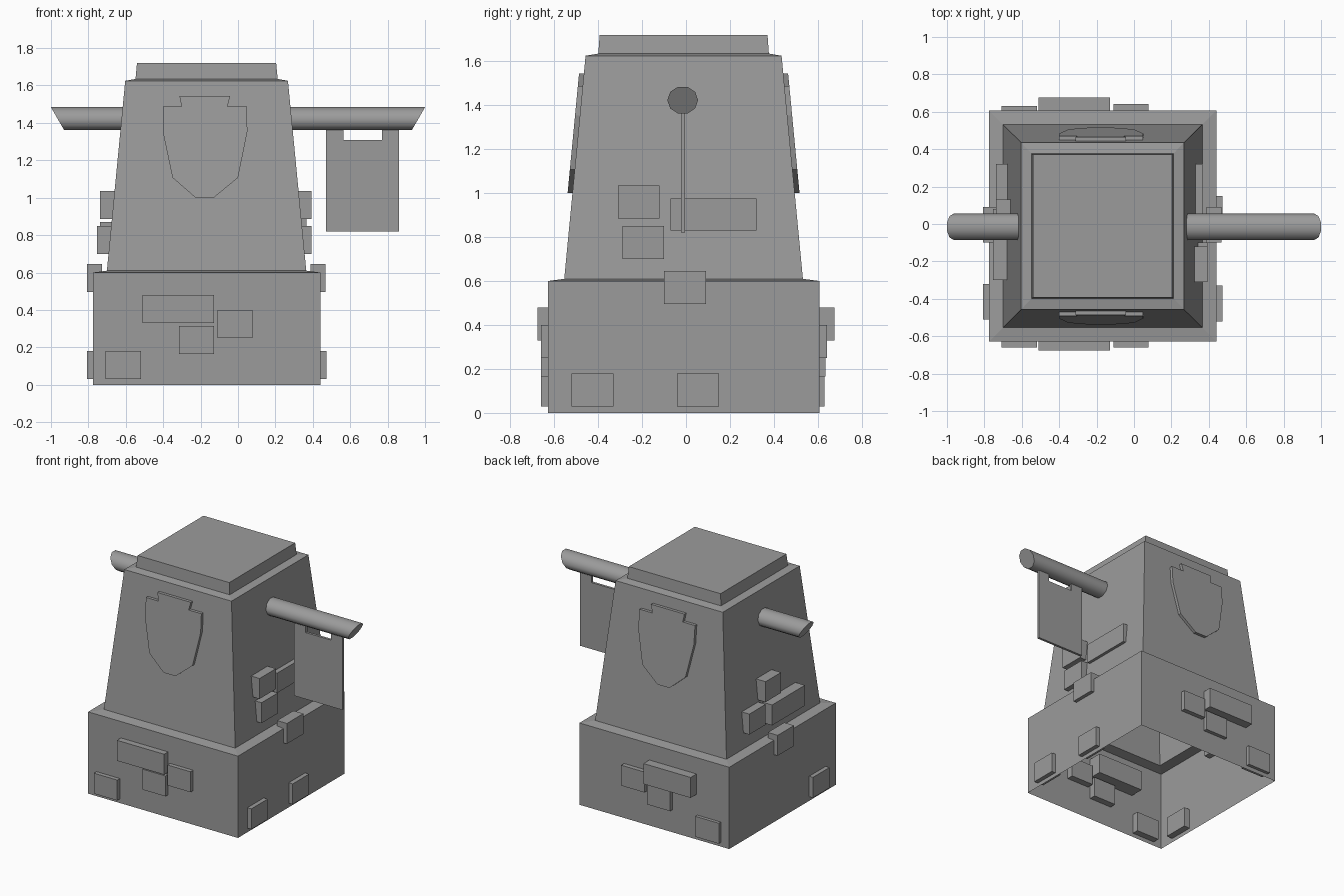
import bpy, bmesh, math

if "Cube" in bpy.data.objects:
    bpy.data.objects.remove(bpy.data.objects["Cube"])

stone = bpy.data.materials.new("dark_grey")
stone.diffuse_color = (0.33, 0.33, 0.33, 1.0)
stone.use_nodes = True
stone.node_tree.nodes["Principled BSDF"].inputs["Base Color"].default_value = stone.diffuse_color


def make(name, verts, faces):
    me = bpy.data.meshes.new(name)
    me.from_pydata(verts, [], faces)
    bm = bmesh.new()
    bm.from_mesh(me)
    bmesh.ops.recalc_face_normals(bm, faces=bm.faces)
    bm.to_mesh(me)
    bm.free()
    me.materials.append(stone)
    ob = bpy.data.objects.new(name, me)
    bpy.context.collection.objects.link(ob)
    return ob


def box(name, x0, x1, y0, y1, z0, z1):
    v = [(x, y, z) for z in (z0, z1) for x, y in ((x0, y0), (x1, y0), (x1, y1), (x0, y1))]
    f = [(3, 2, 1, 0), (4, 5, 6, 7)] + [(i, (i + 1) % 4, (i + 1) % 4 + 4, i + 4) for i in range(4)]
    return make(name, v, f)


def prism(name, outline, y_front, y_back):
    """Extrude an x-z outline between two y functions of z."""
    n = len(outline)
    v = [(x, y_front(z), z) for x, z in outline] + [(x, y_back(z), z) for x, z in outline]
    f = [tuple(range(n)), tuple(range(2 * n - 1, n - 1, -1))]
    f += [(i, (i + 1) % n, (i + 1) % n + n, i + n) for i in range(n)]
    return make(name, v, f)


CX, CY = -0.168, -0.011

# Tower body: one square shell, open underneath (half x, half y, z)
rings = [(0.608, 0.618, 0.0), (0.608, 0.618, 0.60), (0.533, 0.543, 0.61),
         (0.435, 0.446, 1.625), (0.380, 0.388, 1.635), (0.372, 0.382, 1.72)]
verts, faces = [], []
for hx, hy, z in rings:
    verts += [(CX + sx * hx, CY + sy * hy, z) for sx, sy in ((-1, -1), (1, -1), (1, 1), (-1, 1))]
for r in range(len(rings) - 1):
    for i in range(4):
        j = (i + 1) % 4
        faces.append((4 * r + i, 4 * r + j, 4 * r + j + 4, 4 * r + i + 4))
faces.append(tuple(range(len(verts) - 4, len(verts))))
make("tower_body", verts, faces)

# Front and back bricks: x range, z range, front y, back y, depth
DEPTH = 0.08
face_bricks = [(-0.51, -0.127, 0.33, 0.48, -0.675, 0.675, 0.15),
               (-0.11, 0.077, 0.25, 0.40, -0.66, 0.641, 0.08),
               (-0.315, -0.127, 0.165, 0.315, -0.66, 0.635, 0.08),
               (-0.708, -0.518, 0.03, 0.18, -0.66, 0.631, 0.08)]
for x0, x1, z0, z1, yf, yb, d in face_bricks:
    box("front_brick", x0, x1, yf, yf + d, z0, z1)
    box("back_brick", x0, x1, yb - d, yb, z0, z1)

# Side bricks: y range, z range, outer x
right_bricks = [(-0.31, -0.12, 0.885, 1.035, 0.392), (-0.29, -0.10, 0.70, 0.85, 0.394),
                (-0.07, 0.32, 0.83, 0.975, 0.366), (-0.10, 0.09, 0.495, 0.645, 0.467),
                (-0.52, -0.33, 0.03, 0.18, 0.472), (-0.04, 0.15, 0.03, 0.18, 0.472)]
left_bricks = [(-0.05, 0.13, 0.885, 1.035, -0.737), (0.13, 0.32, 0.72, 0.87, -0.738),
               (-0.30, 0.08, 0.70, 0.85, -0.755), (-0.10, 0.09, 0.495, 0.645, -0.807),
               (-0.51, -0.32, 0.03, 0.18, -0.807)]
for y0, y1, z0, z1, x in right_bricks:
    box("right_brick", x - DEPTH, x, y0, y1, z0, z1)
for y0, y1, z0, z1, x in left_bricks:
    box("left_brick", x, x + DEPTH, y0, y1, z0, z1)

# Shields lying against the sloped front and back walls
shield = [(-0.313, 1.545), (-0.302, 1.487), (-0.402, 1.487), (-0.402, 1.353),
          (-0.35, 1.107), (-0.227, 1.0), (-0.13, 1.0), (0.0, 1.107),
          (0.05, 1.353), (0.047, 1.487), (-0.056, 1.487), (-0.042, 1.545)]


def wall(z):
    return 0.543 - (z - 0.61) * 0.097 / 1.015


for side, s in (("front", -1), ("back", 1)):
    prism(side + "_shield", shield,
          lambda z: CY + s * (wall(z) + 0.022), lambda z: CY + s * (wall(z) - 0.01))

# Pole through the tower, ends cut on a slant
N, PY, PZ, RY, RZ = 10, -0.015, 1.423, 0.07, 0.064
pv = []
for s in (-1, 1):
    for i in range(N):
        a = 2 * math.pi * i / N
        z = math.sin(a) * RZ
        pv.append((s * (0.965 + 0.035 * z / (RZ * math.sin(math.radians(72)))),
                   PY + RY * math.cos(a), PZ + z))
pf = [tuple(range(N)), tuple(range(2 * N - 1, N - 1, -1))]
pf += [(i, (i + 1) % N, (i + 1) % N + N, i + N) for i in range(N)]
pole = make("banner_pole", pv, pf)
bpy.context.view_layer.objects.active = pole
pole.select_set(True)
bpy.ops.object.shade_smooth_by_angle(angle=math.radians(40))

# Banner hanging from two tabs
banner = [(0.47, 0.82), (0.862, 0.82), (0.862, 1.385), (0.77, 1.385),
          (0.77, 1.308), (0.565, 1.308), (0.565, 1.385), (0.47, 1.385)]
prism("banner", banner, lambda z: -0.022, lambda z: -0.004)
